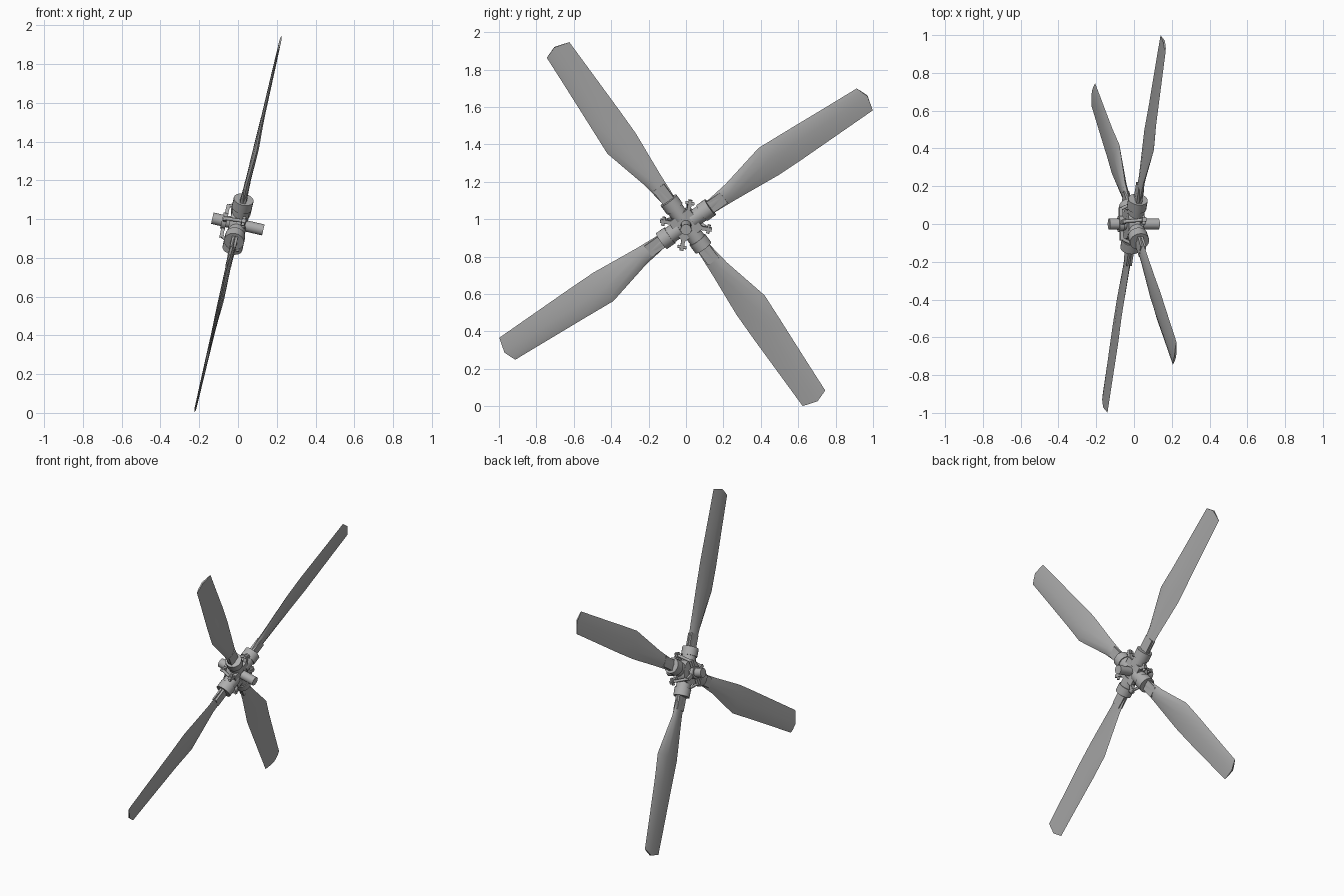
import bpy, bmesh, math
from mathutils import Matrix, Vector

if "Cube" in bpy.data.objects:
    bpy.data.objects.remove(bpy.data.objects["Cube"])

# Rotor frame: local z is the rotor axis, pointing +x and tilted down 13 degrees
T = math.radians(13)
S, C = math.sin(T), math.cos(T)
FRAME = Matrix(((0, S, C, 0), (1, 0, 0, 0), (0, C, -S, 0.974), (0, 0, 0, 1)))

GREY = bpy.data.materials.new("dark_grey")
GREY.diffuse_color = (0.42, 0.42, 0.42, 1)
GREY.use_nodes = True
GREY.node_tree.nodes["Principled BSDF"].inputs["Base Color"].default_value = GREY.diffuse_color


def spin(deg):
    return FRAME @ Matrix.Rotation(math.radians(deg), 4, 'Z')


def finish(name, bm, mat):
    bmesh.ops.recalc_face_normals(bm, faces=bm.faces)
    bm.transform(mat)
    me = bpy.data.meshes.new(name)
    bm.to_mesh(me)
    bm.free()
    me.materials.append(GREY)
    ob = bpy.data.objects.new(name, me)
    bpy.context.collection.objects.link(ob)
    bpy.ops.object.select_all(action='DESELECT')
    ob.select_set(True)
    bpy.context.view_layer.objects.active = ob
    bpy.ops.object.shade_smooth_by_angle(angle=math.radians(32))
    return ob


def cyl(name, a, b, r, mat, r2=None, n=20):
    a, b = Vector(a), Vector(b)
    d = b - a
    bm = bmesh.new()
    bmesh.ops.create_cone(bm, cap_ends=True, segments=n, radius1=r,
                          radius2=r if r2 is None else r2, depth=d.length)
    place = Matrix.Translation((a + b) / 2) @ d.to_track_quat('Z', 'Y').to_matrix().to_4x4()
    return finish(name, bm, mat @ place)


def box(name, centre, size, mat):
    bm = bmesh.new()
    bmesh.ops.create_cube(bm, size=1)
    return finish(name, bm, mat @ Matrix.Translation(centre) @ Matrix.Diagonal((*size, 1)))


# Blade sections: radius, trailing edge, leading edge, thickness, pitch in degrees
SECTIONS = [(0.15, -0.036, 0.036, 0.036, 0), (0.30, -0.046, 0.056, 0.026, 0),
            (0.56, -0.070, 0.117, 0.024, 5), (0.72, -0.072, 0.106, 0.018, 2),
            (1.00, -0.072, 0.087, 0.014, 1), (1.175, -0.072, 0.076, 0.010, 0)]
FOIL = [(0, 0), (0.25, 0.36), (0.55, 0.5), (0.85, 0.42), (1, 0),
        (0.85, -0.42), (0.55, -0.5), (0.25, -0.36)]


def blade(name, mat):
    bm = bmesh.new()
    rings = []
    for i, (r, lo, hi, th, pitch) in enumerate(SECTIONS):
        tip = i == len(SECTIONS) - 1
        ring = []
        for u, t in FOIL:
            w, z = lo + (hi - lo) * u, th * t
            p = math.radians(pitch)
            # The tip comes to a blunt angled point
            point = 0.024 * min(u / 0.55, (1 - u) / 0.45) if tip else 0
            ring.append(bm.verts.new((r + point, w * math.cos(p) - z * math.sin(p),
                                      w * math.sin(p) + z * math.cos(p))))
        rings.append(ring)
    n = len(FOIL)
    for a, b in zip(rings, rings[1:]):
        for j in range(n):
            bm.faces.new((a[j], a[(j + 1) % n], b[(j + 1) % n], b[j]))
    bm.faces.new(rings[0])
    bm.faces.new(rings[-1])
    return finish(name, bm, mat)


# Hub core, square plate and shaft
cyl("hub_core", (0, 0, -0.045), (0, 0, 0.03), 0.08, FRAME, n=16)
box("hub_plate", (0, 0, 0.026), (0.135, 0.135, 0.024), spin(35.5))
cyl("front_shaft", (0, 0, 0.03), (0, 0, 0.134), 0.029, FRAME)
cyl("rear_shaft", (0, 0, -0.136), (0, 0, -0.03), 0.03, FRAME)
cyl("rear_collar", (0, 0, -0.085), (0, 0, -0.06), 0.042, FRAME)

for k in range(4):
    m = spin(35.5 + 90 * k)
    # Blade with its root block and grip collars
    blade(f"blade_{k+1}", m)
    box(f"blade_root_{k+1}", (0.19, 0.002, 0), (0.12, 0.07, 0.03), m)
    cyl(f"grip_inner_{k+1}", (0.04, 0, 0), (0.105, 0, 0), 0.046, m)
    cyl(f"grip_collar_{k+1}", (0.105, 0, 0), (0.16, 0, 0), 0.052, m)
    # Pitch arm, its pin and link between the blades
    q = spin(80 + 90 * k)
    box(f"pitch_arm_{k+1}", (0.09, 0, 0.025), (0.1, 0.02, 0.022), q)
    cyl(f"pitch_pin_{k+1}", (0.122, -0.024, 0.025), (0.122, 0.024, 0.025), 0.009, q, n=12)
    cyl(f"pitch_link_{k+1}", (0.126, 0, 0.03), (0.08, 0, -0.07), 0.009, q, n=12)
    box(f"link_mount_{k+1}", (0.058, 0, -0.07), (0.06, 0.022, 0.018), q)
